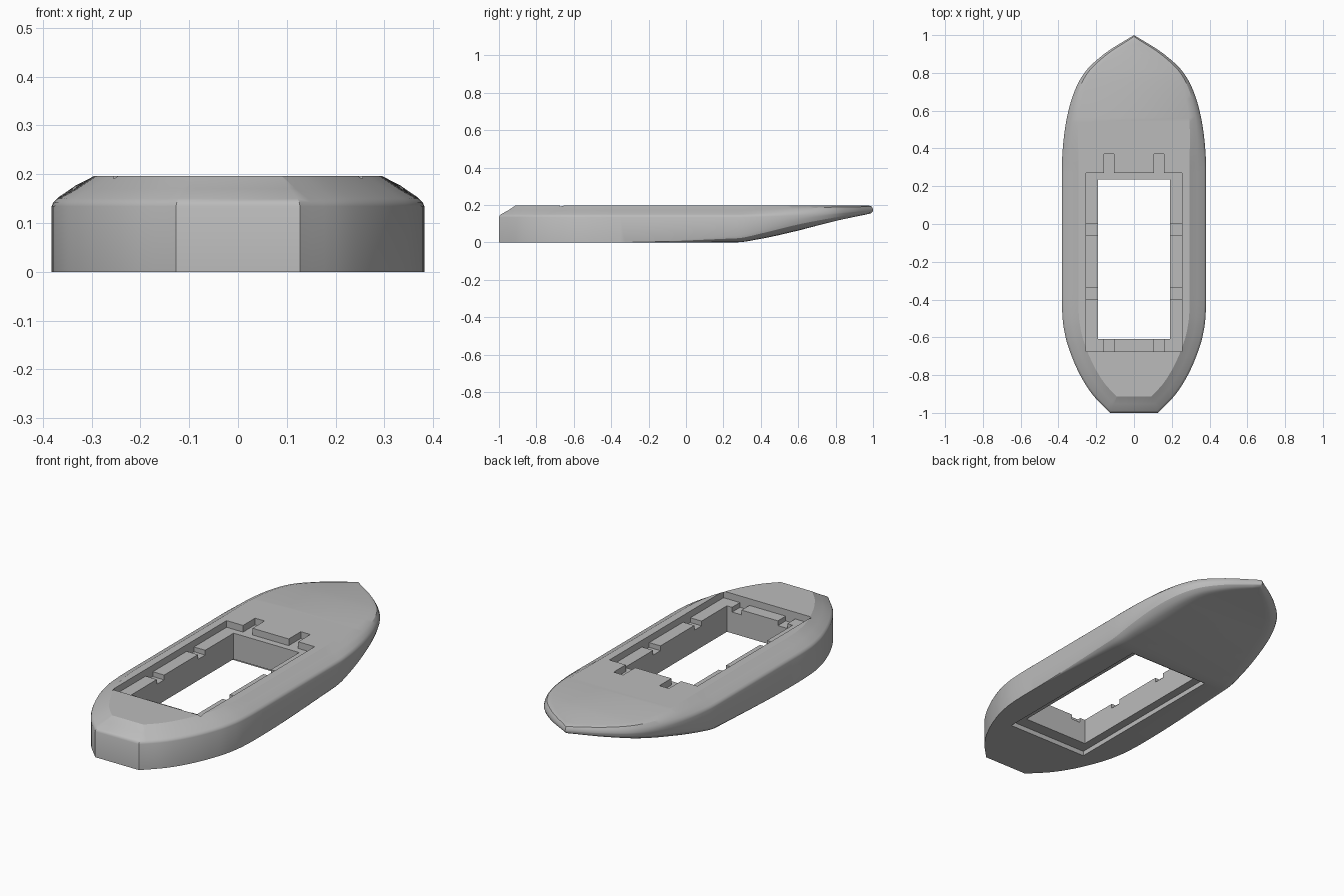
import bpy
import bmesh
import math
from mathutils import Vector

old = bpy.data.objects.get("Cube")
if old:
    bpy.data.objects.remove(old, do_unlink=True)

grey = bpy.data.materials.new("plain_grey")
grey.use_nodes = True
colour = (0.5, 0.5, 0.5, 1)
grey.diffuse_color = colour
grey.node_tree.nodes["Principled BSDF"].inputs["Base Color"].default_value = colour

DECK = 0.196

# Hull measurements along the length: (y, value)
HALF_WIDTH = [(-1, .127), (-.9, .222), (-.8, .285), (-.7, .33), (-.6, .362), (-.5, .378),
              (-.4, .382), (.3, .382), (.4, .377), (.5, .366), (.6, .347), (.7, .316),
              (.8, .263), (.9, .158), (1, 0)]
KEEL = [(-1, 0), (.27, 0), (.4, .018), (.6, .058), (.8, .105), (1, .152)]
BILGE = [(-1, 0), (-.35, 0), (.27, .035), (.6, .06), (.8, .045), (1, .018)]
DECK_INSET = [(-1, .087), (.3, .087), (.6, .06), (.8, .04), (1, .02)]
DECK_DROP = [(-1, .056), (.3, .056), (.6, .05), (.8, .04), (1, .024)]


def slope(table, i):
    """Limited slope at a table point, so flat runs stay flat."""
    def step(j):
        return (table[j + 1][1] - table[j][1]) / (table[j + 1][0] - table[j][0])
    if i == 0:
        return step(0)
    if i == len(table) - 1:
        return step(i - 1)
    a, b = step(i - 1), step(i)
    return 2 * a * b / (a + b) if a * b > 0 else 0


def sample(table, y):
    """Smooth curve through the table."""
    i = 0
    while i < len(table) - 2 and y > table[i + 1][0]:
        i += 1
    (ya, va), (yb, vb) = table[i], table[i + 1]
    h = yb - ya
    t = (y - ya) / h
    s = t * t * (3 - 2 * t)
    return (va * (1 - s) + vb * s + h * t * (1 - t) ** 2 * slope(table, i)
            - h * t * t * (1 - t) * slope(table, i + 1))


def section(y):
    """Points of one half section, from the deck edge down to the keel edge."""
    w = sample(HALF_WIDTH, y)
    keel, bilge = sample(KEEL, y), sample(BILGE, y)
    inset, drop = sample(DECK_INSET, y), sample(DECK_DROP, y)
    e = 0.005
    lo, hi = max(y - e, -1), min(y + e, 1)
    dw = (sample(HALF_WIDTH, hi) - sample(HALF_WIDTH, lo)) / (hi - lo)
    out = Vector((1, -dw)).normalized()
    if y <= -1:
        out = Vector(((1 + out.y) / out.x, -1))      # mitred transom corner
    if y >= 1:
        out = Vector((0, 1))                         # stem
    # the edge rounds over gently forward, and is a plain bevel amidships
    bow = min(max((y - .3) / .5, 0), 1)
    bevel = [(1, 0), (.55 - .2 * bow, .46 - .26 * bow), (.13, .82 - .3 * bow), (.04, .95 - .15 * bow), (0, 1.1 - .1 * bow)]
    rows = [(inset * a, DECK - drop * b) for a, b in bevel]
    for k in range(5):
        a = math.pi / 2 * k / 4
        rows.append((bilge * 1.5 * (1 - math.cos(a)), keel + bilge * (1 - math.sin(a))))
    points = []
    for d, z in rows:
        x = w - out.x * d
        points.append(Vector((max(x, w * .1), y - out.y * d, z)))
    return points


# Hull lofted from bow to stern
def build_hull():
    bm = bmesh.new()
    ys = [-1 + .025 * i for i in range(81)]
    ys[-1] = 1
    rings = []
    for y in ys:
        half = section(y)
        left = [bm.verts.new(p) for p in half]
        right = [bm.verts.new((-p.x, p.y, p.z)) for p in reversed(half)]
        rings.append(left + right)
    n = len(rings[0])
    for a, b in zip(rings, rings[1:]):
        for j in range(n):
            k = (j + 1) % n
            bm.faces.new((a[j], a[k], b[k], b[j]))
    # transom closed row by row, giving its flat face and bevel
    stern, bow = rings[0], rings[-1]
    for j in range(n // 2 - 1):
        bm.faces.new((stern[j], stern[j + 1], stern[n - 2 - j], stern[n - 1 - j]))
    bm.faces.new(bow)
    bmesh.ops.remove_doubles(bm, verts=bm.verts, dist=1e-5)
    bmesh.ops.dissolve_degenerate(bm, edges=bm.edges, dist=1e-5)
    bmesh.ops.recalc_face_normals(bm, faces=bm.faces)
    mesh = bpy.data.meshes.new("hull")
    bm.to_mesh(mesh)
    bm.free()
    obj = bpy.data.objects.new("hull", mesh)
    bpy.context.collection.objects.link(obj)
    mesh.materials.append(grey)
    return obj


hull = build_hull()
cutters = []


def cut(name, x0, x1, y0, y1, z0, z1=.4):
    bpy.ops.mesh.primitive_cube_add(size=1, location=((x0 + x1) / 2, (y0 + y1) / 2, (z0 + z1) / 2))
    box = bpy.context.object
    box.name = name
    box.scale = (x1 - x0, y1 - y0, z1 - z0)
    box.hide_render = True
    mod = hull.modifiers.new(name, 'BOOLEAN')
    mod.operation = 'DIFFERENCE'
    mod.solver = 'EXACT'
    mod.object = box
    cutters.append(box)


# Well opening with a shallow rebate above and below
LEDGE = DECK - .035
NOTCH = LEDGE - .025
cut("rebate_cutter", -.255, .255, -.675, .27, LEDGE)
cut("bottom_rebate_cutter", -.235, .235, -.675, .27, -.1, .025)
cut("well_cutter", -.19, .19, -.61, .235, -.2)

# Slots in the foredeck and notches in the ledge
for side in (-1, 1):
    x0, x1 = sorted((side * .105, side * .16))
    cut("foredeck_slot_cutter", x0, x1, .25, .37, LEDGE)
    cut("stern_notch_cutter", x0, x1, -.675, -.59, NOTCH)
    x0, x1 = sorted((side * .17, side * .255))
    for y in (-.06, -.4):
        cut("side_notch_cutter", x0, x1, y, y + .06, NOTCH)

# Apply the cuts and shade
bpy.ops.object.select_all(action='DESELECT')
bpy.context.view_layer.objects.active = hull
hull.select_set(True)
for mod in list(hull.modifiers):
    bpy.ops.object.modifier_apply(modifier=mod.name)
for box in cutters:
    bpy.data.objects.remove(box, do_unlink=True)
bpy.ops.object.shade_smooth_by_angle(angle=math.radians(25))
